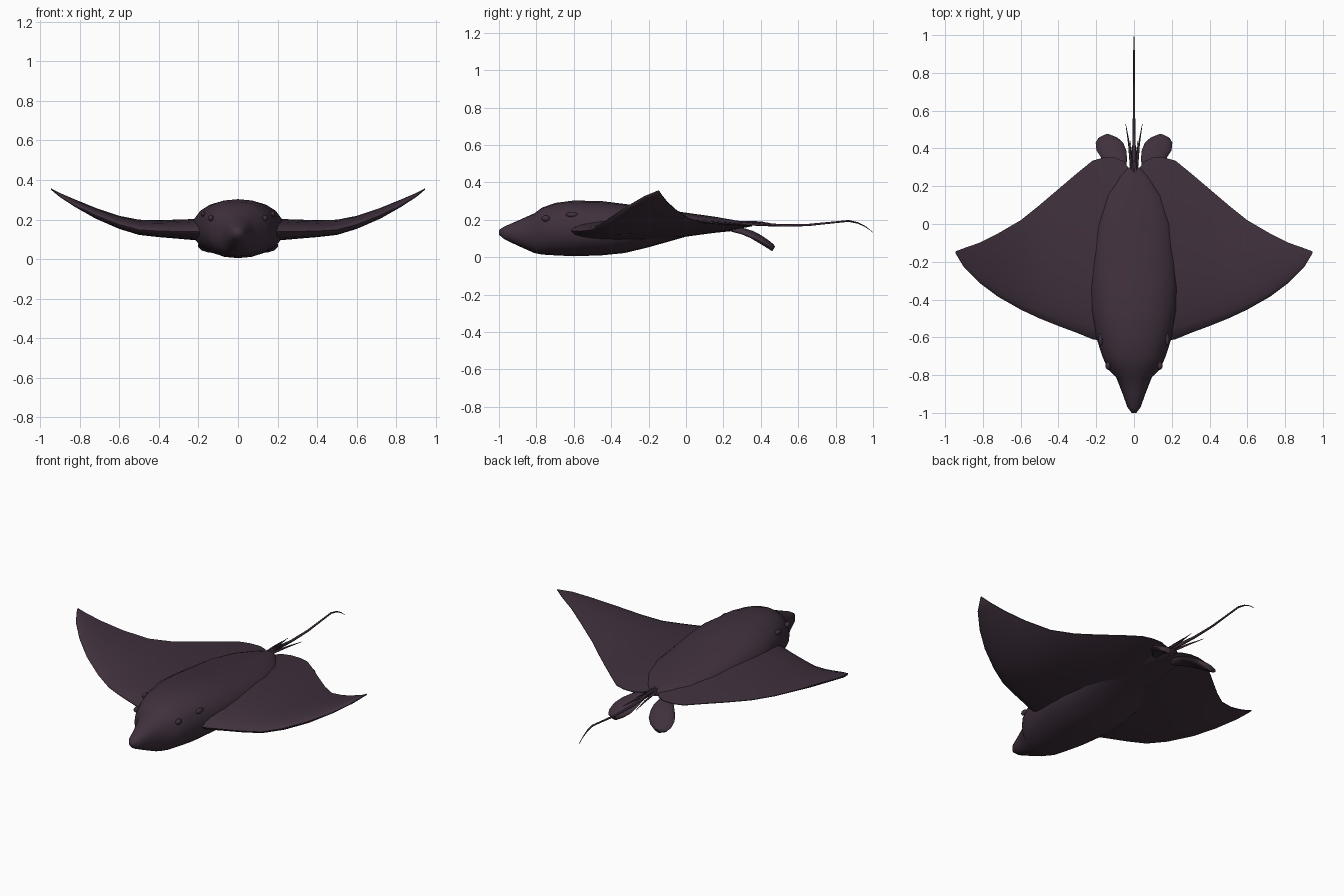
import bpy, bmesh
from math import sin, cos, pi, radians, copysign
from mathutils import Vector

if "Cube" in bpy.data.objects:
    bpy.data.objects.remove(bpy.data.objects["Cube"])


def material(name, rgb):
    m = bpy.data.materials.new(name)
    m.use_nodes = True
    m.diffuse_color = (*rgb, 1)
    bsdf = m.node_tree.nodes["Principled BSDF"]
    bsdf.inputs["Base Color"].default_value = (*rgb, 1)
    bsdf.inputs["Roughness"].default_value = 0.7
    return m


SKIN = material("dark plum skin", (0.05, 0.03, 0.047))


def loft(name, rings, angle=60):
    """Skin a list of closed rings into one smooth capped mesh."""
    bm = bmesh.new()
    rows = [[bm.verts.new(p) for p in ring] for ring in rings]
    n = len(rows[0])
    for a, b in zip(rows, rows[1:]):
        for i in range(n):
            j = (i + 1) % n
            bm.faces.new((a[i], a[j], b[j], b[i]))
    bm.faces.new(rows[0])
    bm.faces.new(rows[-1])
    bmesh.ops.recalc_face_normals(bm, faces=bm.faces)
    mesh = bpy.data.meshes.new(name)
    bm.to_mesh(mesh)
    bm.free()
    ob = bpy.data.objects.new(name, mesh)
    bpy.context.collection.objects.link(ob)
    mesh.materials.append(SKIN)
    bpy.ops.object.select_all(action='DESELECT')
    ob.select_set(True)
    bpy.context.view_layer.objects.active = ob
    bpy.ops.object.shade_smooth_by_angle(angle=radians(angle))
    return ob


def section(y, half, top, bottom, n=20, power=0.9):
    """Rounded cross-section of the body at y."""
    mid, h = (top + bottom) / 2, (top - bottom) / 2
    ring = []
    for k in range(n):
        c, s = cos(2 * pi * k / n), sin(2 * pi * k / n)
        ring.append((half * copysign(abs(c) ** power, c), y,
                     mid + h * copysign(abs(s) ** power, s)))
    return ring


# Head and body: y, half width, top, bottom
BODY = [(-1.0, .012, .145, .12), (-.97, .035, .165, .095), (-.9, .06, .195, .062),
        (-.81, .095, .235, .022), (-.77, .138, .265, .014), (-.7, .168, .29, .01),
        (-.6, .2, .303, .005), (-.45, .23, .3, .01), (-.33, .235, .285, .022),
        (-.2, .225, .268, .053), (0, .2, .238, .11), (.15, .15, .217, .13),
        (.25, .08, .2, .14), (.3, .03, .187, .152)]
loft("body", [section(*row) for row in BODY])

# Wings: x, leading y, trailing y, leading z, trailing z, half thickness
WING = [(.02, -.62, .28, .15, .175, .065), (.05, -.62, .33, .148, .17, .065),
        (.1, -.62, .352, .145, .167, .062), (.16, -.62, .352, .142, .167, .058),
        (.22, -.61, .335, .14, .168, .052), (.3, -.577, .27, .14, .173, .046),
        (.4, -.54, .185, .142, .177, .04), (.5, -.5, .1, .148, .184, .035),
        (.6, -.453, .02, .175, .205, .03), (.72, -.385, -.05, .222, .25, .024),
        (.82, -.31, -.1, .272, .295, .016), (.9, -.23, -.128, .32, .33, .009),
        (.945, -.155, -.145, .352, .356, .002)]


def wing_ring(x, lead, trail, z0, z1, thick, n=12):
    us = [(1 - cos(pi * k / n)) / 2 for k in range(n + 1)]
    path = [(u, 1) for u in us] + [(u, -1) for u in us[-1:0:-1]]
    ring = []
    for u, side in path:
        t = u ** 0.5 * (1 - u) / 0.385 * thick + 0.002 * u
        ring.append((x, lead + u * (trail - lead), z0 + u * (z1 - z0) + side * t))
    return ring


half = [wing_ring(*row) for row in WING]
other = [[(-x, y, z) for x, y, z in ring] for ring in reversed(half)]
loft("wings", other + half)


def tapered(name, points, radii, n=8):
    """Thin whip running along y."""
    loft(name, [[(x + r * cos(2 * pi * k / n), y, z + r * sin(2 * pi * k / n))
                 for k in range(n)] for (x, y, z), r in zip(points, radii)])


# Whip tail
tapered("tail",
        [(0, .2, .178), (0, .35, .18), (0, .5, .17), (0, .65, .172), (0, .78, .185),
         (0, .87, .194), (0, .92, .183), (0, .96, .163), (0, 1.0, .133)],
        [.018, .011, .007, .006, .005, .005, .004, .003, .001])

# Pelvic fin: along fraction gives centre x, y, z, half width
FIN = [(.06, .25, .15, .02), (.085, .3, .14, .045), (.105, .35, .122, .068),
       (.12, .39, .1, .079), (.13, .43, .075, .073), (.137, .455, .057, .052),
       (.14, .468, .046, .02)]

for side, word in ((1, "left"), (-1, "right")):
    rings = []
    for x, y, z, w in FIN:
        ring = []
        for k in range(14):
            c, s = cos(2 * pi * k / 14), sin(2 * pi * k / 14)
            ring.append((side * (x + w * c), y + .008 * s,
                         z - .15 * w * c + (.012 + .06 * w) * s))
        rings.append(ring)
    loft(word + "_pelvic_fin", rings)

    # Barbed spines beside the tail
    tapered(word + "_long_spine",
            [(side * .012, .27, .182), (side * .026, .42, .172), (side * .044, .53, .165)],
            [.008, .005, .001])
    tapered(word + "_short_spine",
            [(side * .008, .27, .188), (side * .012, .36, .19), (side * .02, .44, .186)],
            [.007, .004, .001])

    # Eye and the breathing hole behind it
    for name, place, size in (("eye", (.137, -.75, .207), (.014, .022, .016)),
                              ("spiracle_rim", (.176, -.61, .228), (.012, .032, .014))):
        bpy.ops.mesh.primitive_uv_sphere_add(
            segments=14, ring_count=8, location=(side * place[0], place[1], place[2]))
        ob = bpy.context.object
        ob.name = word + "_" + name
        ob.scale = size
        ob.data.materials.append(SKIN)
        bpy.ops.object.shade_smooth()
